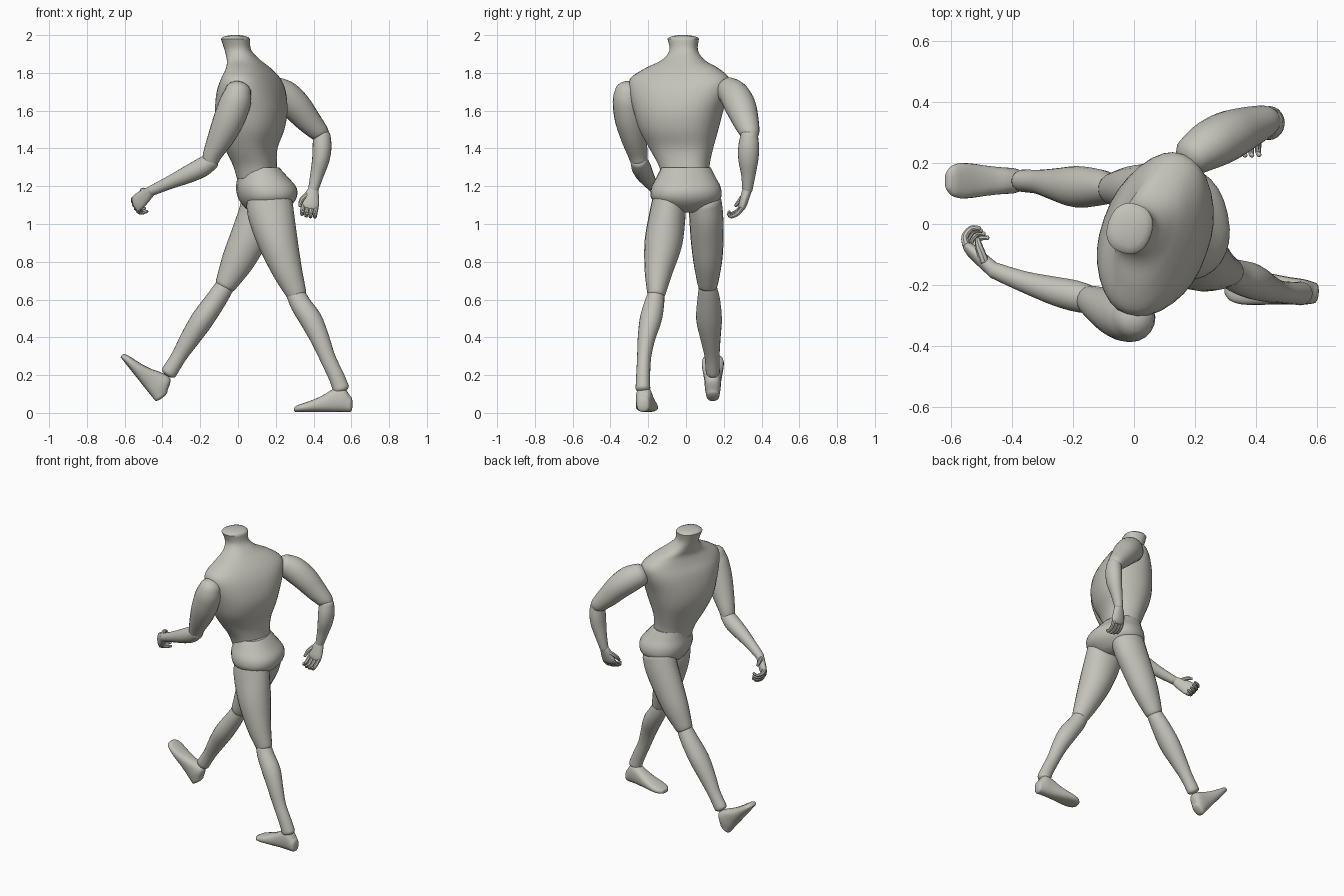
import bpy, bmesh, math
from mathutils import Vector

mat = bpy.data.materials.new("warm grey")
mat.diffuse_color = (0.55, 0.54, 0.49, 1)


def spline(rows, steps):
    # smooth interpolation of section rows (centre x, y, z, half width, half depth)
    out = []
    for i in range(len(rows) - 1):
        p = [rows[max(i - 1, 0)], rows[i], rows[i + 1], rows[min(i + 2, len(rows) - 1)]]
        for s in range(steps):
            t = s / steps
            out.append([0.5 * (2 * b + (c - a) * t + (2 * a - 5 * b + 4 * c - d) * t * t
                               + (3 * b - a - 3 * c + d) * t ** 3) for a, b, c, d in zip(*p)])
    return out + [list(rows[-1])]


def loft(name, rows, side=(0, 1, 0), normal=None, caps=(0.6, 0.6), sides=20, steps=4, power=1.0):
    rows = spline([r if len(r) == 5 else (*r, r[3]) for r in rows], steps)
    pts = [Vector(r[:3]) for r in rows]
    last = len(rows) - 1
    rings = []
    for i, r in enumerate(rows):
        n = Vector(normal) if normal else pts[min(i + 1, last)] - pts[max(i - 1, 0)]
        rings.append((pts[i], n.normalized(), r[3], r[4]))

    def dome(ring, sign, k):
        c, n, a, b = ring
        return [(c + n * sign * k * min(a, b) * math.sin(t), n, a * math.cos(t), b * math.cos(t))
                for t in (0.4, 0.8, 1.15, 1.4)] if k else []
    rings = dome(rings[0], -1, caps[0])[::-1] + rings + dome(rings[-1], 1, caps[1])
    bm = bmesh.new()
    loops = []
    for c, n, a, b in rings:
        u = Vector(side)
        u = (u - n * u.dot(n)).normalized()
        v = n.cross(u)
        loop = []
        for k in range(sides):
            t = 2 * math.pi * k / sides
            cs, sn = math.cos(t), math.sin(t)
            loop.append(bm.verts.new(c + u * a * math.copysign(abs(cs) ** power, cs)
                                     + v * b * math.copysign(abs(sn) ** power, sn)))
        loops.append(loop)
    for p, q in zip(loops, loops[1:]):
        for k in range(sides):
            j = (k + 1) % sides
            bm.faces.new((p[k], p[j], q[j], q[k]))
    bm.faces.new(loops[0])
    bm.faces.new(loops[-1])
    bmesh.ops.recalc_face_normals(bm, faces=bm.faces)
    me = bpy.data.meshes.new(name)
    bm.to_mesh(me)
    bm.free()
    me.materials.append(mat)
    ob = bpy.data.objects.new(name, me)
    bpy.context.collection.objects.link(ob)
    bpy.context.view_layer.objects.active = ob
    ob.select_set(True)
    bpy.ops.object.shade_smooth_by_angle(angle=math.radians(40))
    ob.select_set(False)
    return ob


# torso with neck: twisted, shoulders turned one way
loft("torso", [(.105, 0, 1.24, .125, .105), (.09, -.01, 1.31, .135, .11), (.07, -.025, 1.4, .17, .13),
               (.067, -.038, 1.5, .21, .168), (.07, -.04, 1.6, .24, .178), (.07, -.036, 1.7, .272, .16),
               (.068, -.032, 1.77, .272, .128), (.055, -.022, 1.825, .2, .098), (.03, -.015, 1.868, .115, .082),
               (0, -.012, 1.92, .074, .068), (-.014, -.015, 1.98, .083, .073)],
     side=(.33, .94, 0), normal=(0, 0, 1), caps=(0, .28), sides=32, power=.86)

# pelvis: hips turned the other way
loft("pelvis", [(.11, 0, 1.3, .13, .105), (.13, 0, 1.25, .155, .13), (.15, 0, 1.19, .185, .158),
                (.155, 0, 1.13, .18, .148), (.15, 0, 1.08, .11, .105), (.15, 0, 1.06, .05, .06)],
     side=(-.2, .98, 0), normal=(0, 0, 1), caps=(0, 0), sides=28, power=.9)

# legs
loft("left_thigh", [(.165, -.09, 1.13, .088, .12), (.175, -.098, 1.05, .096, .122), (.213, -.12, .9, .1, .105),
                    (.262, -.145, .75, .075, .079), (.31, -.157, .63, .048, .054)])
loft("left_shin", [(.305, -.157, .63, .044, .05), (.335, -.17, .57, .054, .055), (.388, -.188, .49, .058, .059),
                   (.435, -.21, .39, .046, .05), (.475, -.222, .29, .037, .042), (.522, -.227, .19, .037, .042),
                   (.545, -.228, .13, .039, .044)])
loft("right_thigh", [(.135, .1, 1.12, .088, .115), (.11, .107, 1.04, .09, .112), (.055, .112, .92, .087, .1),
                     (-.003, .115, .8, .076, .086), (-.065, .115, .68, .054, .057)])
loft("right_shin", [(-.07, .115, .67, .047, .05), (-.115, .12, .6, .06, .055), (-.188, .122, .495, .068, .06),
                    (-.257, .13, .39, .053, .052), (-.312, .138, .3, .04, .041), (-.365, .142, .215, .037, .042)])


# feet: heel to toe along a forward direction
def foot(name, heel, forward, side):
    f, h = Vector(forward).normalized(), Vector(heel)
    up = f.cross(Vector(side)).normalized()
    if up.x + up.z < 0:
        up = -up
    rows = []
    for d, top, w in [(.012, .085, .034), (.05, .135, .042), (.1, .122, .045), (.15, .092, .05),
                      (.2, .068, .056), (.25, .05, .058), (.285, .038, .05), (.303, .028, .033)]:
        rows.append((*(h + f * d + up * top / 2), w, top / 2))
    loft(name, rows, side=side, normal=f, caps=(.4, .4), power=.8)


foot("left_foot", (.605, -.228, .005), (-1, .09, 0), (.09, 1, 0))
foot("right_foot", (-.432, .142, .056), (-.62, 0, .78), (0, 1, 0))

# arms
loft("left_upper_arm", [(.0, -.305, 1.7, .072, .07), (-.012, -.308, 1.65, .08, .082),
                        (-.045, -.298, 1.56, .08, .083), (-.085, -.28, 1.47, .07, .072),
                        (-.13, -.258, 1.38, .055, .053), (-.145, -.25, 1.34, .047, .045)], caps=(.8, .7))
loft("left_forearm", [(-.14, -.25, 1.335, .045, .045), (-.19, -.237, 1.3, .051, .051), (-.26, -.22, 1.265, .047, .047),
                      (-.36, -.19, 1.22, .035, .035), (-.46, -.152, 1.175, .027, .027)])
loft("right_upper_arm", [(.2, .228, 1.705, .068, .075), (.25, .26, 1.675, .08, .084), (.31, .29, 1.62, .082, .08),
                         (.37, .315, 1.55, .07, .068), (.425, .335, 1.49, .055, .053),
                         (.44, .338, 1.47, .046, .046)], caps=(.8, .7))
loft("right_forearm", [(.443, .335, 1.47, .046, .046), (.445, .332, 1.41, .055, .05), (.438, .33, 1.34, .053, .046),
                       (.418, .33, 1.26, .038, .036), (.398, .325, 1.18, .027, .027)])


# hands: palm, four curled fingers and a thumb on the side given
def hand(name, wrist, knuckle, thumb_side, curl):
    w, k, s, c = Vector(wrist), Vector(knuckle), Vector(thumb_side).normalized(), Vector(curl).normalized()
    d = (k - w).normalized()
    loft(name + "_palm", [(*w, .027, .025), (*w.lerp(k, .4), .04, .024), (*w.lerp(k, .8), .047, .022),
                          (*k, .044, .017)], side=s)
    for i in range(4):
        o = (i - 1.5) * .023
        a = k + s * o - d * abs(o) * .2
        b = a + d * .026 + c * .018
        e = b + d * .006 + c * .034
        g = e - d * .02 + c * .018
        loft(f"{name}_finger_{i + 1}", [(*a, .013), (*b, .012), (*e, .01), (*g, .008)], side=s, sides=8, steps=3)
    a = w + d * .035 + s * .025
    b = a + d * .03 + s * .025 + c * .02
    e = b + d * .028 + s * .004 + c * .018
    loft(name + "_thumb", [(*a, .016), (*b, .013), (*e, .009)], side=c, sides=8, steps=3)


hand("left_hand", (-.46, -.152, 1.175), (-.542, -.08, 1.105), (-.4, .45, .77), (.73, .68, -.1))
hand("right_hand", (.398, .325, 1.185), (.378, .295, 1.085), (-1, 0, .2), (0, -.95, -.3))
